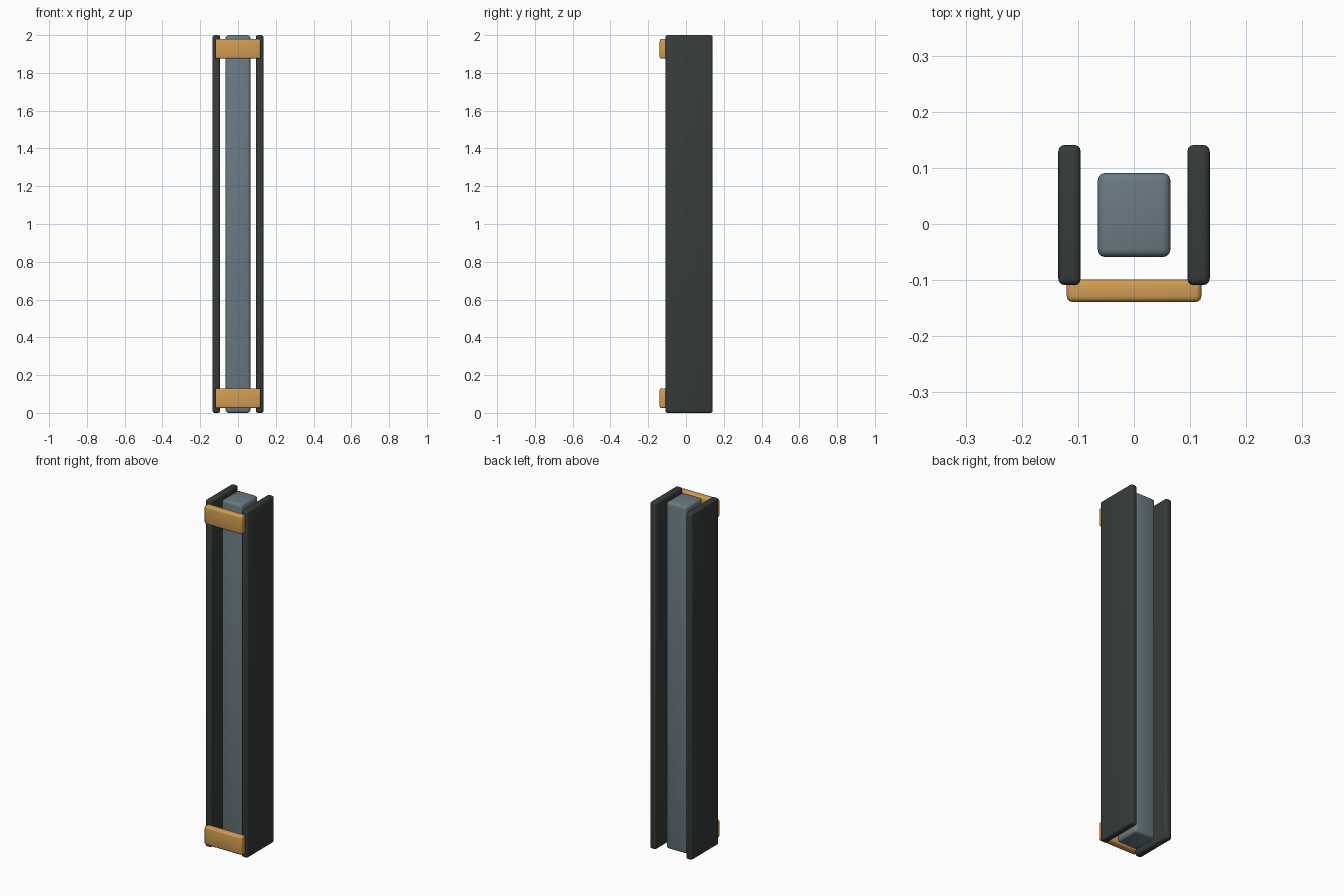
import bpy

if "Cube" in bpy.data.objects:
    bpy.data.objects.remove(bpy.data.objects["Cube"])


def material(name, rgb):
    m = bpy.data.materials.new(name)
    m.diffuse_color = (*rgb, 1)
    m.use_nodes = True
    m.node_tree.nodes["Principled BSDF"].inputs["Base Color"].default_value = m.diffuse_color
    return m


STEEL = material("slate grey", (0.145, 0.195, 0.225))
DARK = material("dark charcoal", (0.037, 0.045, 0.042))
AMBER = material("amber", (0.64, 0.335, 0.085))


def rounded_box(name, low, high, mat, radius):
    """Box between two corners with softly rounded edges."""
    centre = [(a + b) / 2 for a, b in zip(low, high)]
    bpy.ops.mesh.primitive_cube_add(size=1, location=centre)
    ob = bpy.context.object
    ob.name = name
    ob.scale = [b - a for a, b in zip(low, high)]
    bpy.ops.object.transform_apply(location=False, rotation=False, scale=True)
    ob.data.materials.append(mat)
    bevel = ob.modifiers.new("rounded edges", "BEVEL")
    bevel.width = radius
    bevel.segments = 3
    bpy.ops.object.modifier_apply(modifier=bevel.name)
    bpy.ops.object.shade_smooth_by_angle()
    return ob


# Central bar
rounded_box("core_bar", (-0.065, -0.059, 0), (0.065, 0.091, 2), STEEL, 0.014)

# Side panels, mirrored left and right
for side, x in (("left", -0.115), ("right", 0.115)):
    rounded_box(side + "_panel", (x - 0.02, -0.109, 0), (x + 0.02, 0.141, 2), DARK, 0.012)

# Front straps joining the panels near both ends
for end, z in (("lower", 0.0775), ("upper", 1.9275)):
    rounded_box(end + "_strap", (-0.12, -0.139, z - 0.0525), (0.12, -0.099, z + 0.0525), AMBER, 0.01)
